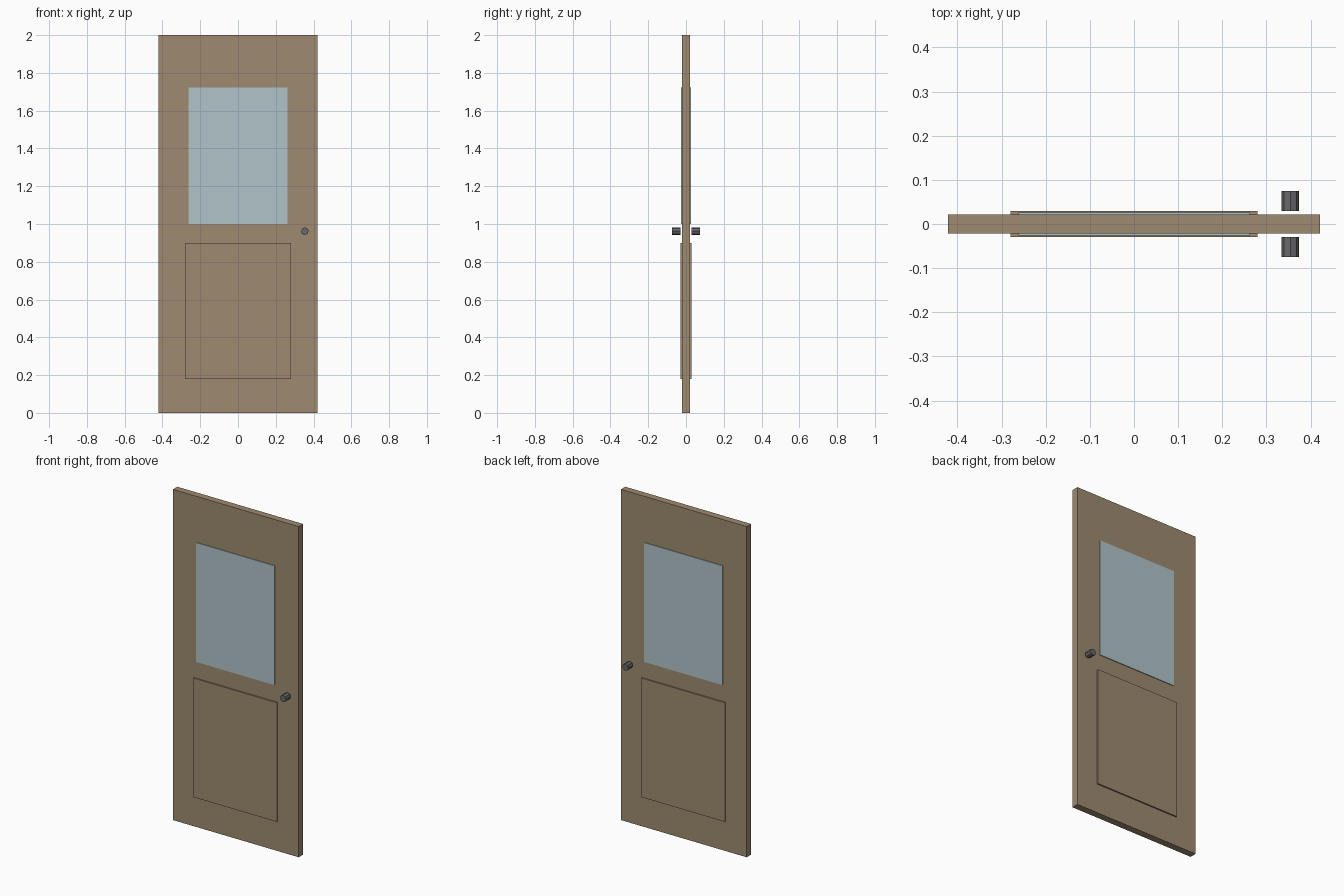
import bpy
from math import radians

cube = bpy.data.objects.get("Cube")
if cube:
    bpy.data.objects.remove(cube, do_unlink=True)


def make_material(name, color):
    mat = bpy.data.materials.new(name)
    mat.use_nodes = True
    rgba = (*color, 1)
    mat.diffuse_color = rgba
    mat.node_tree.nodes["Principled BSDF"].inputs["Base Color"].default_value = rgba
    return mat


wood = make_material("tan wood", (0.342, 0.254, 0.162))
glass = make_material("pale blue glass", (0.44, 0.546, 0.584))
metal = make_material("dark grey metal", (0.14, 0.14, 0.145))


def box(name, width, depth, bottom, top, mat):
    """Box centred on x and y, spanning bottom to top."""
    bpy.ops.mesh.primitive_cube_add(size=1, location=(0, 0, (bottom + top) / 2))
    obj = bpy.context.object
    obj.name = name
    obj.scale = (width, depth, top - bottom)
    bpy.ops.object.transform_apply(location=False, rotation=False, scale=True)
    obj.data.materials.append(mat)
    return obj


# Door slab, with window pane and raised panel standing proud on both sides
box("door_slab", 0.842, 0.042, 0, 2, wood)
box("window_pane", 0.524, 0.051, 1.0, 1.722, glass)
box("raised_panel", 0.56, 0.059, 0.18, 0.9, wood)

# Faceted knobs, front and back
for name, side in (("front_knob", -1), ("back_knob", 1)):
    bpy.ops.mesh.primitive_cylinder_add(
        vertices=8, radius=0.02, depth=0.045,
        location=(0.354, side * 0.0525, 0.962), rotation=(radians(90), 0, 0))
    knob = bpy.context.object
    knob.name = name
    knob.data.materials.append(metal)
